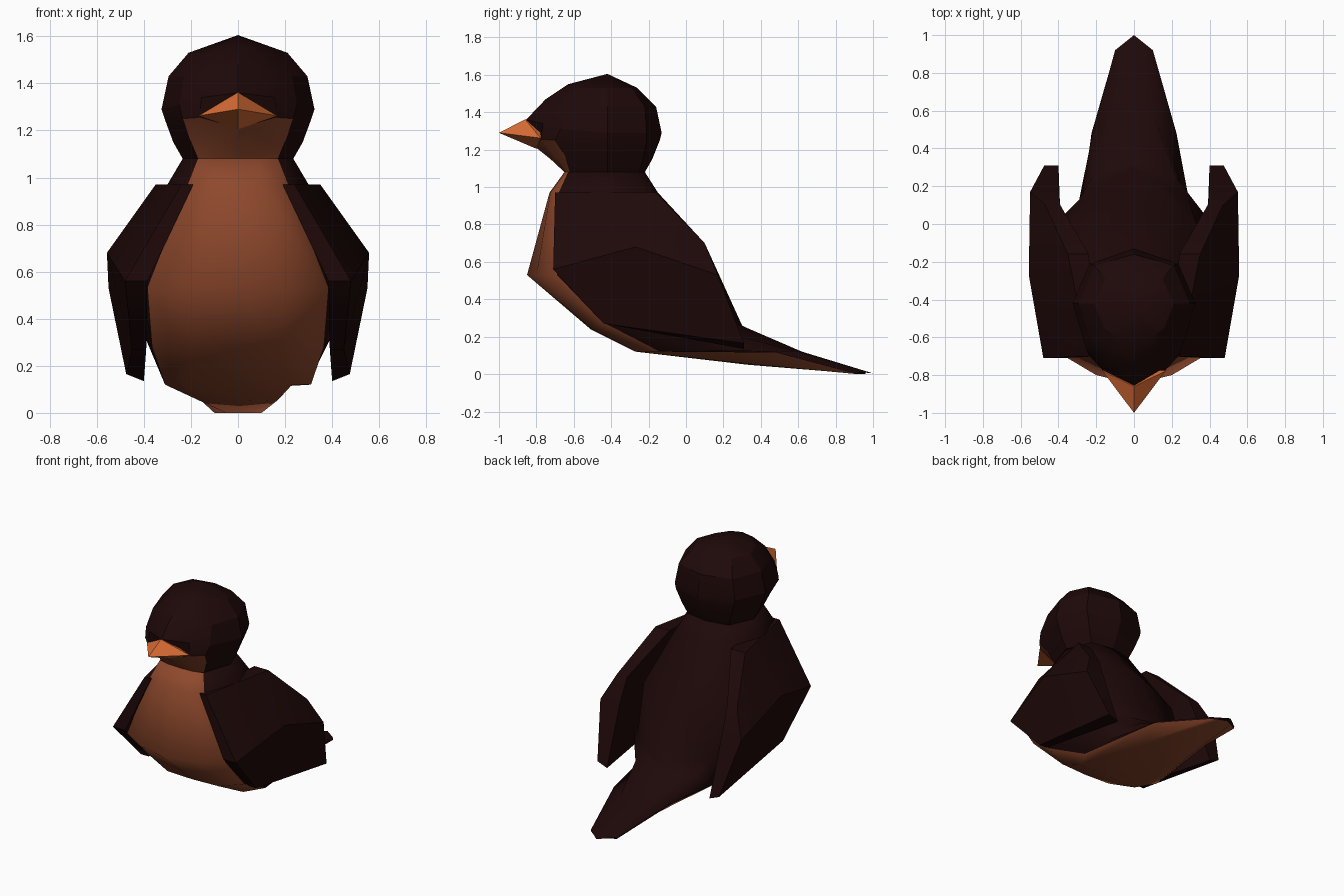
import bpy, bmesh

if "Cube" in bpy.data.objects:
    bpy.data.objects.remove(bpy.data.objects["Cube"])


def mat(name, rgb):
    m = bpy.data.materials.new(name)
    m.diffuse_color = (*rgb, 1)
    m.use_nodes = True
    m.node_tree.nodes["Principled BSDF"].inputs["Base Color"].default_value = m.diffuse_color
    return m


DARK = mat("dark brown plumage", (0.013, 0.0025, 0.0025))
RUST = mat("rust belly", (0.27, 0.065, 0.025))
ORANGE = mat("orange beak", (0.72, 0.155, 0.036))


def finish(bm, name, mats, smooth=None):
    bmesh.ops.recalc_face_normals(bm, faces=bm.faces)
    me = bpy.data.meshes.new(name)
    bm.to_mesh(me)
    bm.free()
    ob = bpy.data.objects.new(name, me)
    bpy.context.collection.objects.link(ob)
    for m in mats:
        me.materials.append(m)
    if smooth:
        bpy.ops.object.select_all(action='DESELECT')
        ob.select_set(True)
        bpy.context.view_layer.objects.active = ob
        bpy.ops.object.shade_smooth_by_angle(angle=smooth)
    return ob


def loft(name, half_rings, is_rust, smooth, apex=None):
    """Skin half cross-sections (front centre to back centre), mirrored in x."""
    bm = bmesh.new()
    rings = []
    for half in half_rings:
        full = half + [(-x, y, z) for x, y, z in half[-2:0:-1]]
        rings.append([bm.verts.new(p) for p in full])
    n = len(rings[0])
    for r, (a, b) in enumerate(zip(rings, rings[1:])):
        for i in range(n):
            j = (i + 1) % n
            f = bm.faces.new((a[i], a[j], b[j], b[i]))
            f.material_index = int(is_rust(r, min(i, n - 1 - i)))
    bm.faces.new(rings[0])
    last = rings[-1]
    if apex:
        top = bm.verts.new(apex)
        for i in range(n):
            bm.faces.new((last[i], last[(i + 1) % n], top))
    else:
        bm.faces.new(last)
    return finish(bm, name, [DARK, RUST], smooth)


# Body and tail: neck down to tail tip; the front columns are the rust belly
loft("body_and_tail", [
    [(0, -.65, 1.08), (.09, -.645, 1.08), (.17, -.63, 1.08), (.235, -.42, 1.08), (.16, -.25, 1.08), (0, -.22, 1.08)],
    [(0, -.73, .97), (.1, -.725, .97), (.213, -.68, .97), (.30, -.42, .97), (.22, -.2, .97), (0, -.15, .97)],
    [(0, -.85, .53), (.2, -.80, .53), (.385, -.69, .53), (.42, -.3, .58), (.33, .0, .64), (0, .10, .70)],
    [(0, -.51, .24), (.2, -.5, .24), (.365, -.45, .28), (.39, .03, .31), (.29, .13, .32), (0, .3, .26)],
    [(0, -.27, .12), (.23, -.27, .12), (.31, -.14, .12), (.30, .08, .13), (.22, .25, .21), (0, .33, .245)],
    [(0, .33, .05), (.17, .33, .055), (.225, .48, .115), (.215, .50, .122), (.10, .59, .125), (0, .62, .12)],
    [(0, .96, 0), (.05, .94, 0), (.1, .915, 0), (.1, .92, .012), (.05, .96, .008), (0, 1, .004)],
], lambda r, c: c < 2, 1.25)

# Head: neck upward, with a rust chin sloping out under the beak
loft("head", [
    [(0, -.65, 1.08), (.10, -.645, 1.08), (.17, -.62, 1.08), (.235, -.42, 1.08), (.16, -.25, 1.08), (0, -.22, 1.08)],
    [(0, -.725, 1.15), (.12, -.695, 1.155), (.205, -.645, 1.165), (.275, -.42, 1.15), (.19, -.23, 1.15), (0, -.18, 1.15)],
    [(0, -.80, 1.21), (.165, -.775, 1.255), (.235, -.70, 1.25), (.312, -.42, 1.25), (.225, -.21, 1.25), (0, -.14, 1.25)],
    [(0, -.855, 1.36), (.155, -.765, 1.34), (.25, -.67, 1.31), (.325, -.42, 1.29), (.235, -.21, 1.29), (0, -.13, 1.29)],
    [(0, -.75, 1.47), (.12, -.71, 1.455), (.23, -.62, 1.43), (.295, -.42, 1.43), (.21, -.22, 1.43), (0, -.16, 1.43)],
    [(0, -.63, 1.55), (.08, -.61, 1.545), (.16, -.55, 1.53), (.21, -.42, 1.53), (.15, -.29, 1.53), (0, -.26, 1.53)],
], lambda r, c: r < 2 and c < 2, 0.4, apex=(0, -.42, 1.605))

# Beak: four-sided pyramid whose root is buried in the head
bm = bmesh.new()
rim = [bm.verts.new(p) for p in
       ((0, -.86, 1.362), (.167, -.778, 1.262), (0, -.80, 1.205), (-.167, -.778, 1.262))]
tip, root = bm.verts.new((0, -1, 1.29)), bm.verts.new((0, -.62, 1.27))
for i in range(4):
    for end in (tip, root):
        bm.faces.new((rim[i], rim[(i + 1) % 4], end))
finish(bm, "beak", [ORANGE])

# Wings: thick plates, (y, z, outer x, inner x) around the rim
RIM = [(-.70, .97, .24, .19), (-.16, .97, .35, .24), (.10, .70, .47, .39),
       (.17, .53, .55, .40), (.31, .165, .475, .40), (-.44, .27, .45, .39),
       (-.71, .56, .48, .385)]


def wing(name, side):
    bm = bmesh.new()
    outer = [bm.verts.new((side * xo, y, z)) for y, z, xo, xi in RIM]
    inner = [bm.verts.new((side * xi, y, z - (.03 if z < .2 else 0))) for y, z, xo, xi in RIM]
    bulge = bm.verts.new((side * .557, -.27, .68))
    hollow = bm.verts.new((side * .38, -.2, .6))
    n = len(RIM)
    for i in range(n):
        j = (i + 1) % n
        bm.faces.new((outer[i], outer[j], bulge))
        bm.faces.new((inner[j], inner[i], hollow))
        bm.faces.new((outer[j], outer[i], inner[i], inner[j]))
    finish(bm, name, [DARK], 0.7)


wing("right_wing", 1)
wing("left_wing", -1)
